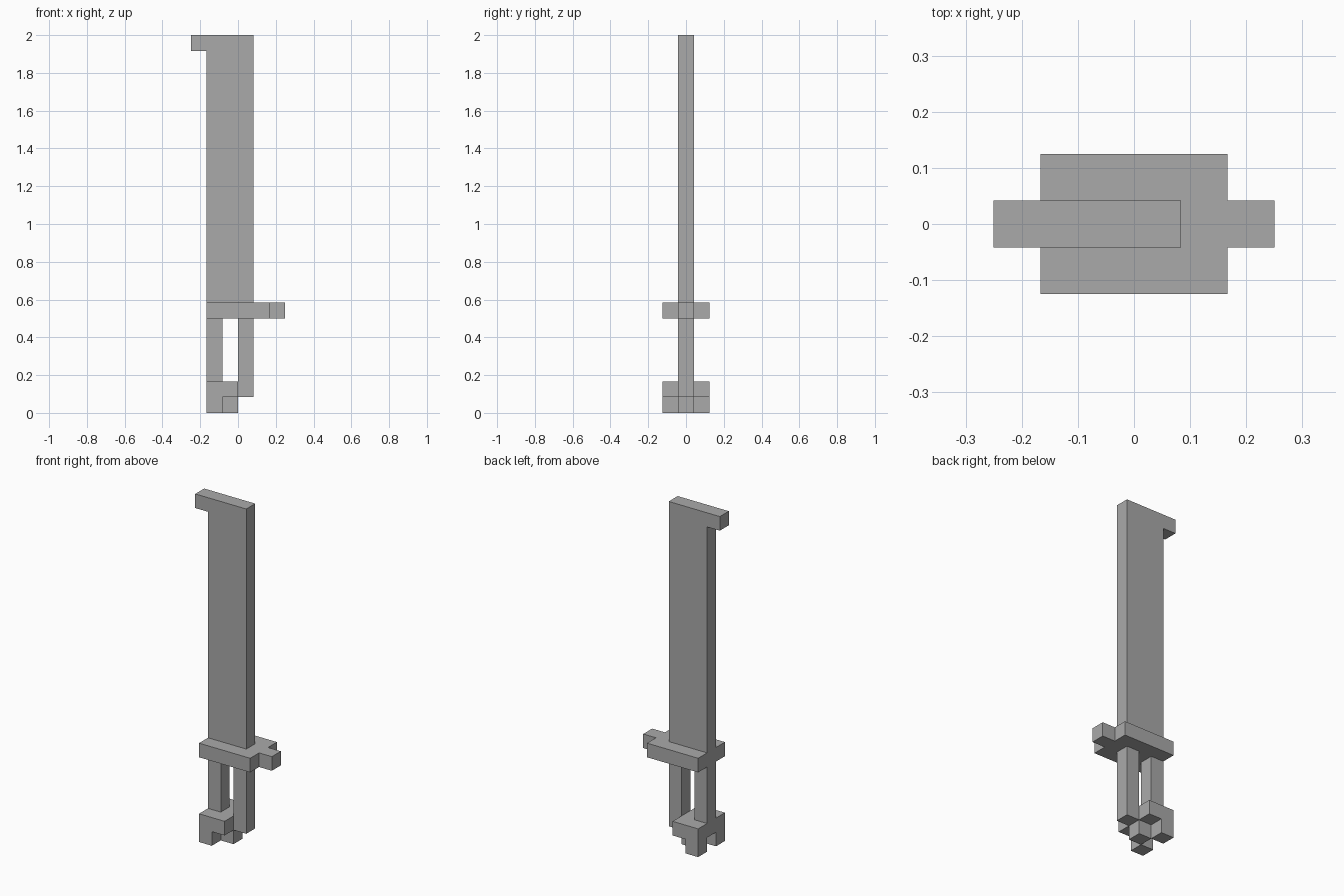
import bpy
import bmesh
from mathutils import Vector

U = 1 / 12  # one block of the design grid

cube = bpy.data.objects.get("Cube")
if cube:
    bpy.data.objects.remove(cube, do_unlink=True)

grey = bpy.data.materials.new("mid_grey")
grey.use_nodes = True
colour = (0.4, 0.4, 0.4, 1)
grey.diffuse_color = colour
grey.node_tree.nodes["Principled BSDF"].inputs["Base Color"].default_value = colour


def prism(name, outline, axis, low, high):
    """Extrude an outline, in blocks, along y (xz outline) or z (xy outline)."""
    def place(a, b, depth):
        return Vector((a, depth, b) if axis == "y" else (a, b, depth)) * U

    bm = bmesh.new()
    face = bm.faces.new([bm.verts.new(place(a, b, low)) for a, b in outline])
    extruded = bmesh.ops.extrude_face_region(bm, geom=[face])["geom"]
    verts = [g for g in extruded if isinstance(g, bmesh.types.BMVert)]
    bmesh.ops.translate(bm, verts=verts, vec=place(0, 0, high - low))
    bmesh.ops.recalc_face_normals(bm, faces=bm.faces)
    mesh = bpy.data.meshes.new(name)
    bm.to_mesh(mesh)
    bm.free()
    mesh.materials.append(grey)
    obj = bpy.data.objects.new(name, mesh)
    bpy.context.collection.objects.link(obj)
    return obj


def rect(x0, x1, z0, z1):
    return [(x0, z0), (x1, z0), (x1, z1), (x0, z1)]


# Blade with the hooked tip
prism("blade", [(-2, 7), (1, 7), (1, 24), (-3, 24), (-3, 23), (-2, 23)],
      "y", -0.5, 0.5)

# Wide guard with a nub at one end
prism("guard", [(-2, -1.5), (2, -1.5), (2, -0.5), (3, -0.5),
                (3, 0.5), (2, 0.5), (2, 1.5), (-2, 1.5)], "z", 6, 7)

# Two grip bars with an open slot between them
prism("grip_bar_right", rect(-2, -1, 2, 6), "y", -0.5, 0.5)
prism("grip_bar_left", rect(0, 1, 1, 6), "y", -0.5, 0.5)

# Pommel block standing on three staggered feet
prism("pommel", rect(-2, 0, 1, 2), "y", -1.5, 1.5)
prism("pommel_foot_middle", rect(-1, 0, 0, 1), "y", -0.5, 0.5)
for side, y in (("front", -1.5), ("back", 0.5)):
    prism("pommel_foot_" + side, rect(-2, -1, 0, 1), "y", y, y + 1)
